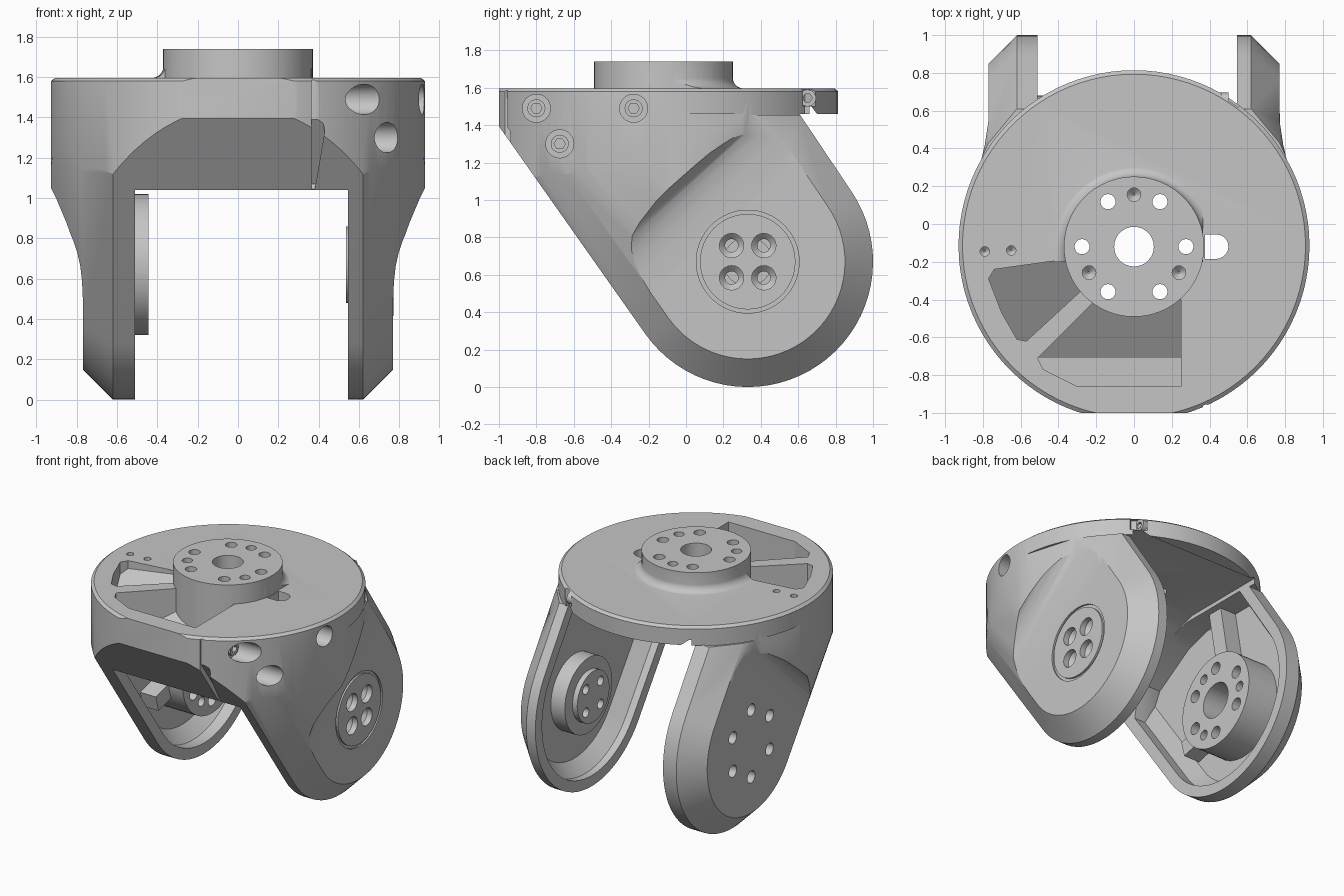
import bpy, bmesh, math
from math import sin, cos, pi
from mathutils import Vector

if "Cube" in bpy.data.objects:
    bpy.data.objects.remove(bpy.data.objects["Cube"])

grey = bpy.data.materials.new("machined grey")
grey.use_nodes = True
grey.diffuse_color = (0.56, 0.56, 0.56, 1)
grey.node_tree.nodes["Principled BSDF"].inputs["Base Color"].default_value = (0.56, 0.56, 0.56, 1)

PIVOT = (0.33, 0.67)          # y, z of the tilt axis
HUB = (0, -0.12)              # x, y of the vertical axis
ARM_R = 0.67


def loft(name, rings):
    """Closed solid through a list of equal-length rings."""
    bm = bmesh.new()
    rows = [[bm.verts.new(p) for p in r] for r in rings]
    n = len(rows[0])
    for a, b in zip(rows, rows[1:]):
        for i in range(n):
            j = (i + 1) % n
            bm.faces.new((a[i], a[j], b[j], b[i]))
    bm.faces.new(rows[0])
    bm.faces.new(rows[-1])
    bmesh.ops.recalc_face_normals(bm, faces=bm.faces)
    mesh = bpy.data.meshes.new(name)
    bm.to_mesh(mesh)
    bm.free()
    mesh.materials.append(grey)
    ob = bpy.data.objects.new(name, mesh)
    bpy.context.collection.objects.link(ob)
    return ob


def lathe(axis, centre, steps, n=32):
    """Turned solid; steps are (position along axis, radius)."""
    rings = []
    for w, r in steps:
        ring = []
        for i in range(n):
            u = centre[0] + r * cos(2 * pi * i / n)
            v = centre[1] + r * sin(2 * pi * i / n)
            ring.append((w, u, v) if axis == "x" else (u, v, w))
        rings.append(ring)
    return loft("tool", rings)


def rod(axis, centre, r, a, b, n=32):
    return lathe(axis, centre, [(a, r), (b, r)], n)


def prism(outline, a, b, axis="z"):
    place = {"x": lambda p, w: (w, p[0], p[1]),
             "y": lambda p, w: (p[0], w, p[1]),
             "z": lambda p, w: (p[0], p[1], w)}[axis]
    return loft("tool", [[place(p, w) for p in outline] for w in (a, b)])


def combine(ob, tool, op="DIFFERENCE"):
    m = ob.modifiers.new("bool", "BOOLEAN")
    m.object, m.operation, m.solver = tool, op, "EXACT"
    bpy.context.view_layer.update()
    done = bpy.data.meshes.new_from_object(ob.evaluated_get(bpy.context.evaluated_depsgraph_get()))
    ob.modifiers.clear()
    ob.data = done
    bpy.data.objects.remove(tool)


def around(centre, r, count, start):
    return [(centre[0] + r * cos(start + 2 * pi * i / count),
             centre[1] + r * sin(start + 2 * pi * i / count)) for i in range(count)]


def side_ring(x, inset, left_y, right_z, extra):
    """Side outline: rounded foot with two tangent edges, inset by a distance."""
    a1, a2 = math.atan2(-0.576, -0.817), math.atan2(0.557, 0.83)
    r = ARM_R - inset
    pts = [(PIVOT[0] + r * cos(a1 + (a2 - a1) * i / 36),
            PIVOT[1] + r * sin(a1 + (a2 - a1) * i / 36)) for i in range(37)]
    t = (right_z - pts[-1][1]) / cos(a2)
    pts.append((pts[-1][0] - sin(a2) * t, right_z))
    pts += extra
    t = (left_y - pts[0][0]) / sin(a1)
    pts.append((left_y, pts[0][1] - cos(a1) * t))
    return [(x, y, z) for y, z in pts]


# Outer body: chamfered and flared side outline trimmed by the drum and arm slabs
top = [(0.9, 1.46), (0.9, 2.8), (-1, 2.8)]
half = [(0.62, 0), (0.77, 0.15), (0.828, 0.25), (0.95, 0.6)]
body = loft("yoke_body", [side_ring(x, d, -1, 1.46, top)
                          for x, d in [(-x, d) for x, d in reversed(half)] + half])
drum = lathe("z", (0, -0.115), [(-0.1, 0.929), (1.58, 0.929), (1.597, 0.908)], 96)
half_slab = [(0.77, 1.1), (0.77, 0.55), (0.79, 0.42), (0.83, 0.25)]
slab = half_slab + [(-x, y) for x, y in reversed(half_slab)]
combine(drum, prism(slab, -0.2, 1.455), "UNION")
combine(body, drum, "INTERSECT")

# Scooped flats on the outside of both arms
scoop = [(-1.5, 0.77), (0.5, 0.77), (0.6, 0.774), (0.68, 0.783), (0.74, 0.798),
         (0.79, 0.822), (0.82, 0.852), (0.845, 0.9), (0.87, 1.05), (-1.5, 1.05)]
for side in (-1, 1):
    combine(body, loft("tool", [[(side * x, -0.67 * s + 0.74 * u, 0.74 * s + 0.67 * u)
                                 for s, x in scoop] for u in (-2, 2)]))

# Weight-saving pockets in the deck, floored by the sloping tunnel roof
shell = [(-1.2, 1.0), (-1.2, 1.24), (-0.71, 1.24), (-0.19, 1.57), (0.3, 1.57), (0.3, 1.0)]
pockets = [[(-0.77, -0.29), (-0.74, -0.24), (-0.38, -0.19), (-0.2, -0.25), (-0.2, -0.28),
            (-0.57, -0.62), (-0.62, -0.61), (-0.7, -0.47)],
           [(-0.51, -0.71), (-0.2, -0.4), (0.25, -0.4), (0.25, -0.86), (-0.3, -0.86), (-0.48, -0.77)]]
for outline in pockets:
    cutter = prism(outline, 1.2, 1.7)
    combine(cutter, prism(shell, -1.1, 1.1, "x"))
    combine(body, cutter)

# Raised hub, filleted to the deck away from the pockets
fillet = lathe("z", HUB, [(1.57, 0.43)] + [(1.595 + 0.06 * (1 - cos(a)), 0.37 + 0.06 * (1 - sin(a)))
                                           for a in [pi / 2 * i / 5 for i in range(6)]], 64)
combine(fillet, prism([(-1, -1), (1, -1), (1, 1), (0.365, 1), (0.365, -0.2), (-1, -0.2)], 1, 2))
combine(body, fillet, "UNION")
combine(body, rod("z", HUB, 0.371, 1.3, 1.74, 64), "UNION")

# Tunnel between the arms, with a lip at the back
tunnel = [(-1.3, -0.2), (1.3, -0.2), (1.3, 1.46), (0.7, 1.46), (0.67, 1.5), (0.0, 1.5),
          (-0.15, 1.45), (-0.45, 1.29), (-0.7, 1.12), (-0.745, 1.04), (-1.3, 1.04)]
combine(body, prism(tunnel, -0.51, 0.545, "x"))

# Hollow inner side of each arm, leaving a rim
for side in (-1, 1):
    combine(body, loft("tool", [side_ring(side * x, d, -0.6, 1.47, [(-0.05, 1.47), (-0.25, 1.41), (-0.55, 1.22)])
                                for x, d in ((0.45, 0.08), (0.6, 0.08), (0.69, 0.17))]))

# Bearing boss and ribs on one arm, stepped boss on the other
for angle, length in ((1.75, 0.82), (3.4, 0.5)):
    d, n = Vector((cos(angle), sin(angle))), Vector((-sin(angle), cos(angle)))
    c = Vector(PIVOT)
    rib = [c + d * l + n * w for l, w in ((0.1, -0.06), (length, -0.06), (length, 0.06), (0.1, 0.06))]
    combine(body, prism(rib, -0.72, -0.56, "x"), "UNION")
combine(body, rod("x", PIVOT, 0.35, -0.72, -0.445, 64), "UNION")
combine(body, lathe("x", PIVOT, [(0.72, 0.28), (0.575, 0.28), (0.574, 0.19), (0.535, 0.19)], 48), "UNION")

# Round cover plate set in the outer face
combine(body, rod("x", PIVOT, 0.275, 0.758, 0.9, 64))
combine(body, rod("x", PIVOT, 0.255, 0.74, 0.772, 64), "UNION")

# Hub holes, blind dimples, cable slot and locating pin holes
combine(body, rod("z", HUB, 0.105, 1.2, 1.9))
for c in around(HUB, 0.275, 6, 0):
    combine(body, rod("z", c, 0.04, 1.2, 1.9, 20))
for c in around(HUB, 0.275, 3, pi / 2):
    combine(body, lathe("z", c, [(1.63, 0.005), (1.66, 0.036), (1.9, 0.036)], 20))
slot = [(0.375, -0.185)] + [(0.435 + 0.065 * sin(a), HUB[1] - 0.065 * cos(a))
                            for a in [pi * i / 10 for i in range(11)]] + [(0.375, -0.055)]
combine(body, prism(slot, 1.2, 1.75))
for c in ((-0.79, -0.145), (-0.65, -0.14)):
    combine(body, lathe("z", c, [(1.54, 0.004), (1.56, 0.025), (1.7, 0.025)], 16))

# Holes through the arms
for c in around(PIVOT, 0.25, 6, pi / 2):
    combine(body, rod("x", c, 0.045, -0.9, -0.4, 20))
for c in around(PIVOT, 0.25, 3, 0):
    combine(body, rod("x", c, 0.036, -0.53, -0.4, 20))
combine(body, rod("x", PIVOT, 0.13, -0.62, -0.4))
for c in around(PIVOT, 0.122, 4, pi / 4):
    combine(body, lathe("x", c, [(0.5, 0.035), (0.7, 0.035), (0.73, 0.065), (0.9, 0.065)], 20))

# Counterbored side screws
for (y, z), floor in (((-0.8, 1.49), 0.5), ((-0.675, 1.3), 0.58), ((-0.28, 1.49), 0.78)):
    combine(body, rod("x", (y, z), 0.075, floor, 1.1))
    screw = rod("x", (y, z), 0.048, floor - 0.02, floor + 0.03, 24)
    combine(screw, rod("x", (y, z), 0.03, floor, floor + 0.2, 6))
    screw.name = "side_screw"

# Clamp split: a groove following the front and sloping faces, and a rear screw
front = [(-0.955, 1.585), (-0.955, 1.39), (-0.73, 1.07), (-0.8, 1.0), (-1.1, 1.35), (-1.1, 1.585)]
split = prism(front, 0.365, 0.43, "x")
combine(split, prism([(0.36, 1.6), (0.385, 1.6), (0.43, 1.33), (0.37, 0.98), (0.36, 0.98)],
                     -1.2, -0.6, "y"), "INTERSECT")
combine(body, split)
combine(body, prism([(0.44, 0.75), (0.48, 0.64), (0.53, 0.6), (0.62, 0.68), (0.56, 0.78)], 1.5, 1.59))
clamp = rod("x", (0.65, 1.545), 0.045, 0.4, 0.5, 24)
combine(clamp, rod("x", (0.65, 1.545), 0.025, 0.46, 0.7, 6))
clamp.name = "clamp_screw"

# Smooth the turned surfaces, keep machined edges crisp
for ob in bpy.context.collection.objects:
    if ob.type == "MESH" and grey.name in ob.data.materials:
        bpy.ops.object.select_all(action="DESELECT")
        ob.select_set(True)
        bpy.context.view_layer.objects.active = ob
        bpy.ops.object.shade_smooth_by_angle(angle=math.radians(25))
